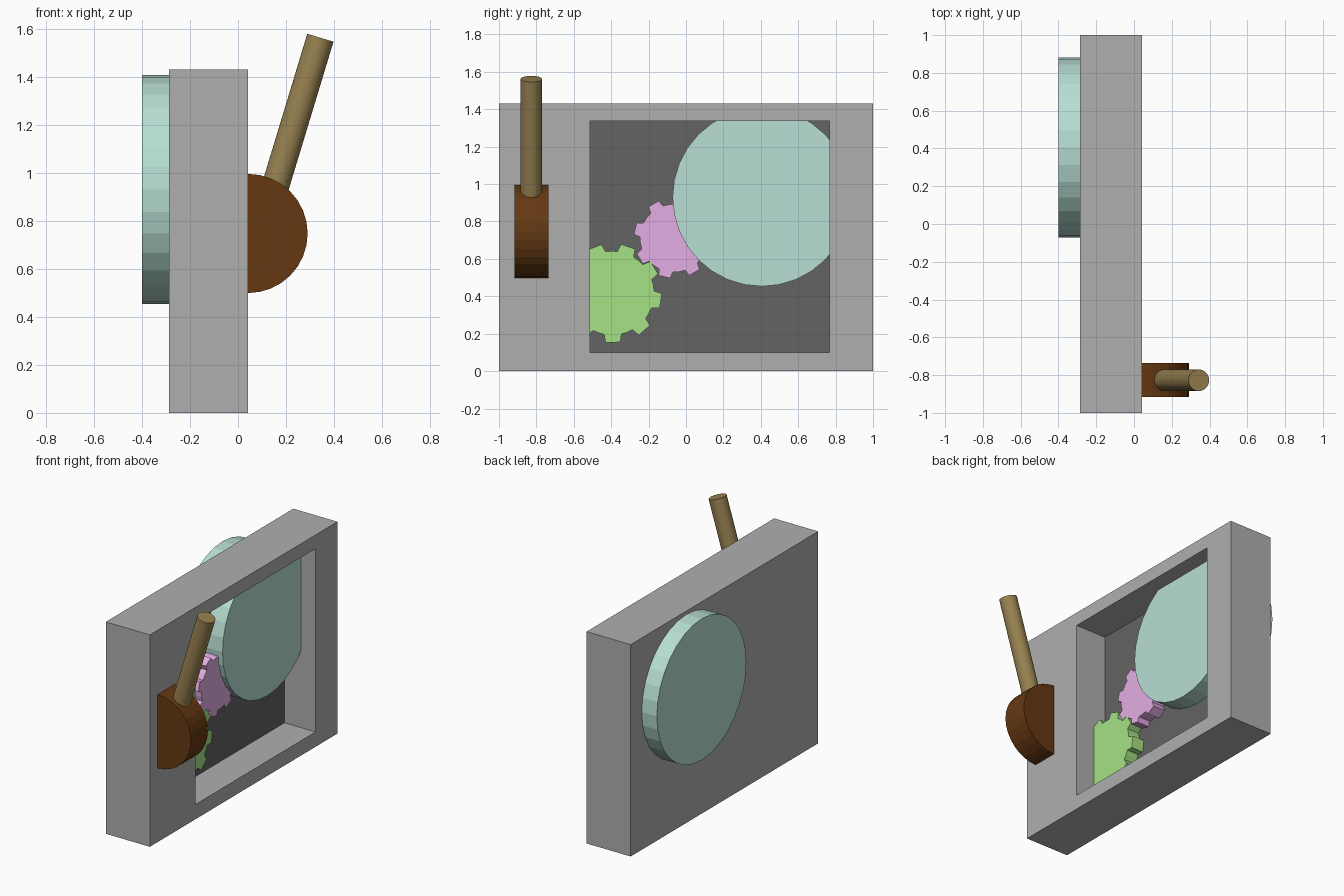
import bpy
import bmesh
from math import sin, cos, radians, pi
from mathutils import Vector

if "Cube" in bpy.data.objects:
    bpy.data.objects.remove(bpy.data.objects["Cube"])


def material(name, rgb):
    m = bpy.data.materials.new(name)
    m.diffuse_color = (*rgb, 1)
    m.use_nodes = True
    m.node_tree.nodes["Principled BSDF"].inputs["Base Color"].default_value = m.diffuse_color
    return m


def add_object(name, bm, *mats):
    bmesh.ops.recalc_face_normals(bm, faces=bm.faces)
    mesh = bpy.data.meshes.new(name)
    bm.to_mesh(mesh)
    bm.free()
    for m in mats:
        mesh.materials.append(m)
    ob = bpy.data.objects.new(name, mesh)
    bpy.context.collection.objects.link(ob)
    return ob


def rod(name, start, end, radius, sides, mat):
    """Flat-shaded cylinder between two points."""
    a, b = Vector(start), Vector(end)
    bm = bmesh.new()
    bmesh.ops.create_cone(bm, cap_ends=True, segments=sides, radius1=radius,
                          radius2=radius, depth=(b - a).length)
    ob = add_object(name, bm, mat)
    ob.location = (a + b) / 2
    ob.rotation_euler = (b - a).to_track_quat('Z', 'Y').to_euler()
    return ob


def gear(name, y, z, radius, phase, x0, x1, mat, teeth=8):
    """Toothed disc lying in the YZ plane."""
    root = radius * 0.845
    pitch = 360 / teeth
    bm = bmesh.new()
    verts = []
    for i in range(teeth):
        c = phase + i * pitch
        for off, r in ((-12, root), (-8.5, radius), (8.5, radius), (12, root), (pitch / 2, root)):
            t = radians(c + off)
            verts.append(bm.verts.new((x0, y + r * cos(t), z + r * sin(t))))
    face = bm.faces.new(verts)
    new = bmesh.ops.extrude_face_region(bm, geom=[face], use_keep_orig=True)['geom']
    bmesh.ops.translate(bm, vec=(x1 - x0, 0, 0),
                        verts=[v for v in new if isinstance(v, bmesh.types.BMVert)])
    return add_object(name, bm, mat)


grey = material("case_grey", (0.43, 0.43, 0.43))
dark = material("recess_dark", (0.125, 0.125, 0.125))
mint = material("mint", (0.48, 0.74, 0.66))
green = material("green", (0.38, 0.76, 0.24))
pink = material("pink", (0.77, 0.42, 0.77))
brown = material("brown", (0.13, 0.04, 0.006))
wood = material("wood", (0.31, 0.22, 0.08))

# Case: a box with an open recess in its +x side and a dark recess floor
BACK, FRONT, FLOOR = -0.287, 0.042, -0.19
bm = bmesh.new()


def ring(x, y0, y1, z0, z1):
    return [bm.verts.new((x, y, z)) for y, z in ((y0, z0), (y1, z0), (y1, z1), (y0, z1))]


outer, inner = (-1, 1, 0, 1.43), (-0.513, 0.767, 0.10, 1.337)
rings = [ring(BACK, *outer), ring(FRONT, *outer), ring(FRONT, *inner), ring(FLOOR, *inner)]
bm.faces.new(rings[0])
for a, b in zip(rings, rings[1:]):
    for i in range(4):
        j = (i + 1) % 4
        bm.faces.new((a[i], a[j], b[j], b[i]))
bm.faces.new(rings[3]).material_index = 1
add_object("case", bm, grey, dark)

# Large wheel passing through the case back
rod("wheel", (-0.4, 0.405, 0.93), (-0.065, 0.405, 0.93), 0.477, 32, mint)

# Two meshing gears inside the recess
gear("large_gear", -0.395, 0.417, 0.266, -13 + 4, -0.2, -0.10, green, teeth=9)
gear("small_gear", -0.064, 0.711, 0.216, 121, -0.2, -0.10, pink)

# Lever hub and handle
rod("lever_hub", (0.042, -0.916, 0.747), (0.042, -0.736, 0.747), 0.248, 32, brown)
rod("lever_handle", (0.125, -0.827, 0.842), (0.343, -0.827, 1.562), 0.057, 32, wood)
